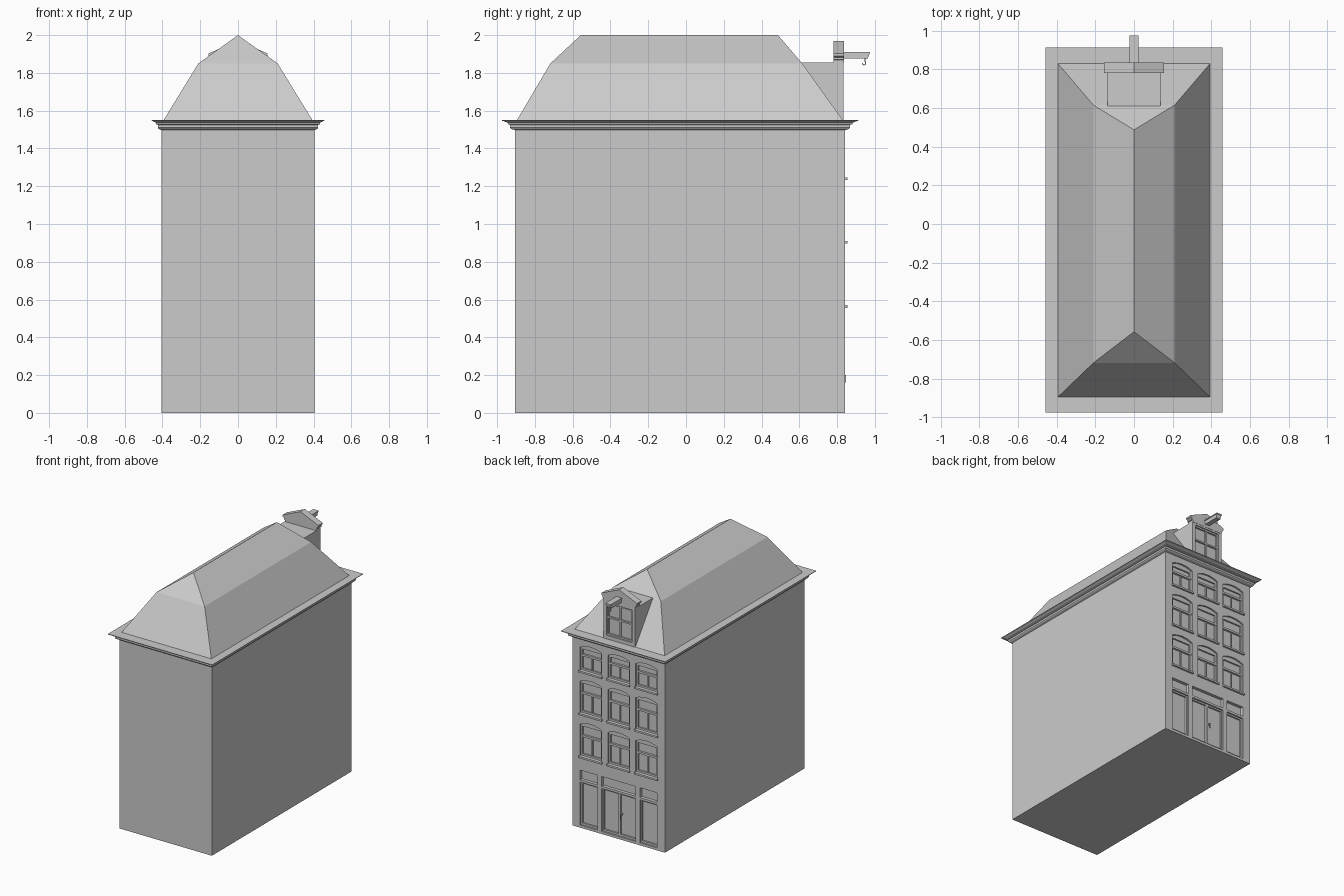
import bpy, bmesh, math

if "Cube" in bpy.data.objects:
    bpy.data.objects.remove(bpy.data.objects["Cube"])

FACE = 0.842      # y of the street facade
DEPTH = 0.025     # recess depth


def finish(name, bm):
    bmesh.ops.recalc_face_normals(bm, faces=bm.faces)
    me = bpy.data.meshes.new(name)
    bm.to_mesh(me)
    bm.free()
    ob = bpy.data.objects.new(name, me)
    bpy.context.collection.objects.link(ob)
    return ob


def add_prism(bm, pts, y0, y1):
    """Extrude an (x, z) outline along y."""
    a = [bm.verts.new((x, y0, z)) for x, z in pts]
    b = [bm.verts.new((x, y1, z)) for x, z in pts]
    bm.faces.new(a)
    bm.faces.new(b[::-1])
    n = len(pts)
    for i in range(n):
        j = (i + 1) % n
        bm.faces.new((a[i], a[j], b[j], b[i]))


def add_box(bm, x0, x1, y0, y1, z0, z1):
    add_prism(bm, [(x0, z0), (x1, z0), (x1, z1), (x0, z1)], y0, y1)


def rings(name, levels):
    """Stack of rectangles (x half width, y min, y max, z), capped."""
    bm = bmesh.new()
    loops = []
    for hx, y0, y1, z in levels:
        loops.append([bm.verts.new(p) for p in
                      ((-hx, y0, z), (hx, y0, z), (hx, y1, z), (-hx, y1, z))])
    for a, b in zip(loops, loops[1:]):
        for i in range(4):
            j = (i + 1) % 4
            bm.faces.new((a[i], a[j], b[j], b[i]))
    bm.faces.new(loops[0])
    bm.faces.new(loops[-1])
    bmesh.ops.remove_doubles(bm, verts=bm.verts, dist=1e-5)
    return finish(name, bm)


def arch(cx, hw, z0, z1, rise=0.022, steps=8):
    """Opening outline with a segmental arched head."""
    top = [(cx + hw * math.cos(math.pi * i / steps),
            z1 - rise * math.cos(math.pi * i / steps) ** 2) for i in range(steps + 1)]
    return [(cx - hw, z0), (cx + hw, z0)] + top


def carve(ob, cutter):
    cutter.hide_render = True
    m = ob.modifiers.new("openings", "BOOLEAN")
    m.operation, m.solver, m.object = "DIFFERENCE", "EXACT", cutter
    bpy.context.view_layer.objects.active = ob
    bpy.ops.object.modifier_apply(modifier=m.name)
    bpy.data.objects.remove(cutter)


# Openings: three columns of arched windows over a shopfront
COLS = (-0.243, 0, 0.243)
ROWS = ((0.57, 0.84), (0.91, 1.18), (1.247, 1.45))
BAYS = ((-0.337, -0.185), (-0.148, 0.148), (0.185, 0.337))
HW = 0.095

walls = rings("walls", [(0.405, -0.905, FACE, 0), (0.405, -0.905, FACE, 1.51)])
bm = bmesh.new()
for cx in COLS:
    for z0, z1 in ROWS:
        add_prism(bm, arch(cx, HW, z0, z1), FACE - DEPTH, FACE + 0.1)
for x0, x1 in BAYS:
    add_box(bm, x0, x1, FACE - DEPTH, FACE + 0.1, 0.02, 0.36)
    add_box(bm, x0, x1, FACE - DEPTH, FACE + 0.1, 0.378, 0.455)
carve(walls, finish("opening_cutter", bm))

# Window frames, transoms, mullions and sills
frames, sills = bmesh.new(), bmesh.new()
yb, yf = FACE - DEPTH - 0.002, FACE - 0.013
for cx in COLS:
    for z0, z1 in ROWS:
        l, r, head = cx - HW, cx + HW, z1 - 0.03
        mid = z0 + 0.58 * (z1 - z0)
        add_box(frames, l, l + 0.014, yb, yf, z0, head)
        add_box(frames, r - 0.014, r, yb, yf, z0, head)
        add_prism(frames, arch(cx, HW, head - 0.008, z1), yb, yf)
        add_box(frames, l, r, yb, yf, z0, z0 + 0.014)
        add_box(frames, l, r, yb, yf + 0.004, mid - 0.008, mid + 0.008)
        add_box(frames, cx - 0.005, cx + 0.005, yb, yf - 0.003, z0, mid)
        add_box(sills, l - 0.006, r + 0.006, FACE - 0.03, FACE + 0.014, z0 - 0.014, z0)
finish("window_frames", frames)
finish("window_sills", sills)

# Shopfront frames, double door split and handle
bm = bmesh.new()
for x0, x1 in BAYS:
    for x in (x0, x1 - 0.01):
        add_box(bm, x, x + 0.01, yb, yf, 0.02, 0.36)
    add_box(bm, x0, x1, yb, yf, 0.02, 0.035)
    add_box(bm, x0, x1, yb, yf, 0.348, 0.36)
add_box(bm, -0.008, 0.008, yb, yf + 0.004, 0.02, 0.36)
finish("shopfront_frames", bm)
bm = bmesh.new()
add_box(bm, -0.022, -0.014, yb, FACE + 0.006, 0.19, 0.2)
add_box(bm, -0.022, -0.016, FACE, FACE + 0.006, 0.16, 0.2)
finish("door_handle", bm)

# Cornice: moulded profile swept around the walls
profile = ((0.0, 1.497), (0.28, 1.503), (0.38, 1.51), (0.38, 1.525), (0.55, 1.528),
           (0.55, 1.535), (0.8, 1.543), (1.0, 1.547), (1.0, 1.551), (0.0, 1.551))
rings("cornice", [(0.405 + 0.052 * t, -0.905 - 0.07 * t, FACE + 0.07 * t, z)
                  for t, z in profile])

# Mansard roof with hipped ends
rings("mansard_roof", [(0.397, -0.898, 0.834, 1.545), (0.21, -0.718, 0.615, 1.85),
                       (0.0, -0.557, 0.487, 2.0)])

# Dormer block with recessed window
bm = bmesh.new()
add_box(bm, -0.138, 0.138, 0.60, 0.834, 1.548, 1.856)
dormer = finish("dormer", bm)
bm = bmesh.new()
add_box(bm, -0.112, 0.112, 0.812, 0.9, 1.58, 1.838)
carve(dormer, finish("dormer_cutter", bm))
bm = bmesh.new()
for x in (-0.112, -0.006, 0.1):
    add_box(bm, x, x + 0.012, 0.81, 0.824, 1.58, 1.838)
for z in (1.58, 1.715, 1.826):
    add_box(bm, -0.112, 0.112, 0.81, 0.826, z, z + 0.012)
finish("dormer_window_frame", bm)

# Gabled pediment with stepped eaves moulding
half = ((0.138, 1.852), (0.138, 1.868), (0.146, 1.87), (0.146, 1.882),
        (0.156, 1.89), (0.156, 1.903))
bm = bmesh.new()
add_prism(bm, list(half) + [(0, 1.97)] + [(-x, z) for x, z in reversed(half)], 0.782, 0.836)
finish("dormer_pediment", bm)

# Hoisting beam with slanted end and cap board
bm = bmesh.new()
for side, z0, z1, tip0, tip1 in ((0.02, 1.875, 1.903, 0.962, 0.972),
                                 (0.024, 1.903, 1.911, 0.975, 0.975)):
    vs = [[bm.verts.new((s * side, y, z)) for y, z in
           ((0.82, z0), (tip0, z0), (tip1, z1), (0.82, z1))] for s in (-1, 1)]
    bm.faces.new(vs[0])
    bm.faces.new(vs[1])
    for i in range(4):
        j = (i + 1) % 4
        bm.faces.new((vs[0][i], vs[0][j], vs[1][j], vs[1][i]))
finish("hoist_beam", bm)

# Hook under the beam
cu = bpy.data.curves.new("hoist_hook", "CURVE")
cu.dimensions, cu.bevel_depth, cu.bevel_resolution = "3D", 0.003, 1
sp = cu.splines.new("POLY")
pts = [(0.948, 1.878), (0.948, 1.86)] + [
    (0.943 + 0.009 * math.cos(a), 1.851 + 0.009 * math.sin(a))
    for a in [math.radians(60 - 40 * i) for i in range(7)]]
sp.points.add(len(pts) - 1)
for p, (y, z) in zip(sp.points, pts):
    p.co = (0, y, z, 1)
bpy.context.collection.objects.link(bpy.data.objects.new("hoist_hook", cu))
